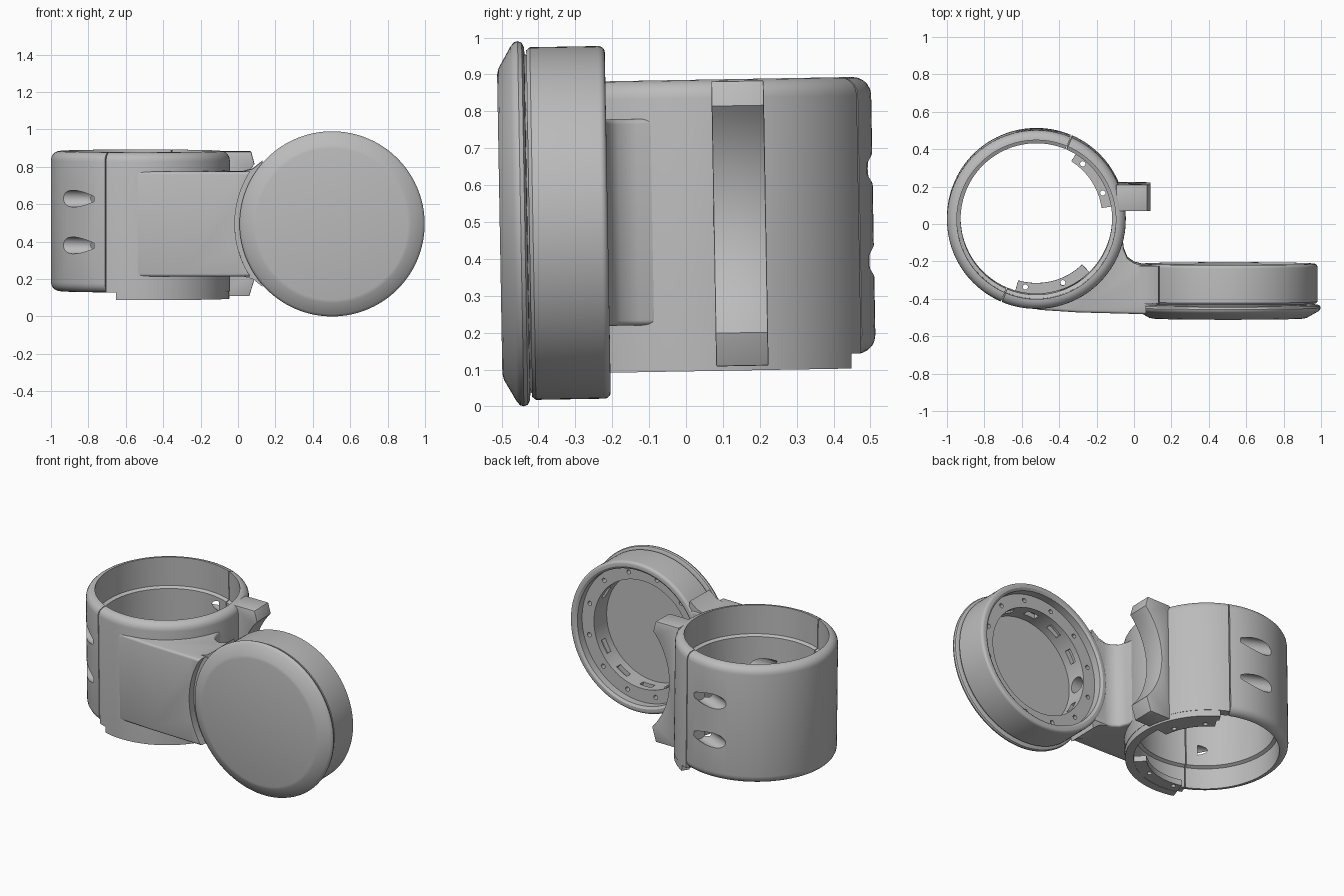
import bpy, bmesh, math
from mathutils import Matrix, Vector

default = bpy.data.objects.get("Cube")
if default:
    bpy.data.objects.remove(default, do_unlink=True)

grey = bpy.data.materials.new("mid_grey")
grey.use_nodes = True
GREY = (0.5, 0.5, 0.5, 1)
grey.diffuse_color = GREY
grey.node_tree.nodes["Principled BSDF"].inputs["Base Color"].default_value = GREY

RING = (-0.522, 0.03)      # x, y of the vertical bore axis
DISC = (0.503, 0.503)      # x, z of the round housing axis
SPLIT = 67                 # direction of the clamp split, degrees
parts = []


def new_object(name, bm, keep=True):
    bmesh.ops.recalc_face_normals(bm, faces=bm.faces)
    mesh = bpy.data.meshes.new(name)
    bm.to_mesh(mesh)
    bm.free()
    obj = bpy.data.objects.new(name, mesh)
    bpy.context.collection.objects.link(obj)
    mesh.materials.append(grey)
    if keep:
        parts.append(obj)
    return obj


def lathe(name, profile, axis="Z", a0=0, a1=360, keep=True):
    """Turn a closed (radius, height) outline about the ring or disc axis."""
    bm = bmesh.new()
    full = a1 - a0 == 360
    steps = max(4, int((a1 - a0) / 3))
    rows = []
    for i in range(steps if full else steps + 1):
        a = math.radians(a0 + (a1 - a0) * i / steps)
        row = []
        for r, h in profile:
            c, s = r * math.cos(a), r * math.sin(a)
            co = (RING[0] + c, RING[1] + s, h) if axis == "Z" else (DISC[0] + c, h, DISC[1] + s)
            row.append(bm.verts.new(co))
        rows.append(row)
    n = len(profile)
    for i in range(steps):
        p, q = rows[i], rows[(i + 1) % len(rows)]
        for j in range(n):
            k = (j + 1) % n
            if profile[j][0] or profile[k][0]:
                bm.faces.new((p[j], p[k], q[k], q[j]))
    if not full:
        bm.faces.new(rows[0])
        bm.faces.new(rows[-1])
    bmesh.ops.remove_doubles(bm, verts=bm.verts, dist=1e-5)
    return new_object(name, bm, keep)


def prism(name, outline, lo, hi, axis="Z"):
    """Extrude an outline along z, or an x-z outline along y."""
    bm = bmesh.new()
    place = (lambda u, v, h: (u, v, h)) if axis == "Z" else (lambda u, v, h: (u, h, v))
    face = bm.faces.new([bm.verts.new(place(u, v, lo)) for u, v in outline])
    out = bmesh.ops.extrude_face_region(bm, geom=[face])
    moved = [g for g in out["geom"] if isinstance(g, bmesh.types.BMVert)]
    bmesh.ops.translate(bm, verts=moved, vec=place(0, 0, hi - lo))
    return new_object(name, bm)


def rods(*specs):
    """Cutter made of cylinders given as start, end, radius, sides."""
    bm = bmesh.new()
    for p0, p1, r, sides in specs:
        p0, p1 = Vector(p0), Vector(p1)
        turn = (p1 - p0).to_track_quat("Z", "Y").to_matrix().to_4x4()
        bmesh.ops.create_cone(bm, cap_ends=True, segments=sides, radius1=r, radius2=r,
                              depth=(p1 - p0).length,
                              matrix=Matrix.Translation((p0 + p1) / 2) @ turn)
    return new_object("cutter", bm, keep=False)


def apply(obj, mod):
    bpy.context.view_layer.objects.active = obj
    bpy.ops.object.modifier_apply(modifier=mod.name)


def cut(obj, cutter, discard=True):
    mod = obj.modifiers.new("cut", "BOOLEAN")
    mod.operation, mod.solver, mod.object = "DIFFERENCE", "EXACT", cutter
    apply(obj, mod)
    if discard:
        bpy.data.objects.remove(cutter, do_unlink=True)


def bevel(obj, width, segments=3):
    mod = obj.modifiers.new("bevel", "BEVEL")
    mod.width, mod.segments = width, segments
    mod.limit_method, mod.angle_limit = "ANGLE", math.radians(60)
    apply(obj, mod)


def polar(r, deg, z):
    a = math.radians(deg)
    return Vector((RING[0] + r * math.cos(a), RING[1] + r * math.sin(a), z))


def corner(r, h, size, start):
    """Quarter-round outline points about centre (r, h)."""
    return [(r + size * math.cos(math.radians(start + t)),
             h + size * math.sin(math.radians(start + t))) for t in range(0, 91, 18)]


# Two halves of the clamping ring, with a stepped bore
bore = [(0.425, 0.885), (0.425, 0.70), (0.405, 0.69), (0.405, 0.28), (0.425, 0.27)]
top = corner(0.428, 0.835, 0.05, 0)
ring_main = lathe("ring_main_half", top + bore + [(0.425, 0.135), (0.478, 0.135)],
                  a0=SPLIT - 179.6, a1=SPLIT - 0.4)
ring_clamp = lathe("ring_clamp_half", corner(0.428, 0.185, 0.05, -90) + top + bore
                   + [(0.425, 0.135)], a0=SPLIT + 0.4, a1=SPLIT + 179.6)

# Countersunk screw recesses beside the split
outward = Vector((math.cos(math.radians(SPLIT + 90)), math.sin(math.radians(SPLIT + 90)), 0))
specs = []
for side in (-0.43, 0.43):
    for z in (0.385, 0.635):
        p = polar(side, SPLIT, z)
        specs.append((p + outward * 0.07, p + outward * 0.5, 0.045, 32))
cut(ring_clamp, rods(*specs))

# Lower skirt and the inward screw tabs
lathe("ring_skirt", [(0.476, 0.095), (0.476, 0.15), (0.426, 0.15), (0.426, 0.095)],
      a0=-106, a1=60)
for name, a0, a1, holes in (("rear_screw_tab", 8, 58, (20, 49)),
                            ("front_screw_tab", -106, -46, (-99, -68))):
    tab = lathe(name, [(0.352, 0.097), (0.44, 0.097), (0.44, 0.135), (0.352, 0.135)],
                a0=a0, a1=a1)
    cut(tab, rods(*[(polar(0.378, a, 0.05), polar(0.378, a, 0.2), 0.014, 20) for a in holes]))

# Arm joining the ring to the round housing
arm = prism("arm", [(-0.62, -0.43), (-0.5, -0.455), (-0.3, -0.468), (0, -0.476), (0.14, -0.478),
                    (0.14, -0.215), (0.04, -0.215), (0, -0.205), (-0.035, -0.18),
                    (-0.055, -0.13), (-0.065, -0.05), (-0.2, -0.1), (-0.3, -0.2)], 0.222, 0.782)
bevel(arm, 0.014)
gussets = []
for name, s in (("upper_gusset", 1), ("lower_gusset", -1)):
    pts = [(-0.03, 0.265), (0.03, 0.281), (0.08, 0.295), (0.13, 0.335), (0.15, 0.22)]
    gussets.append(prism(name, [(x, 0.502 + s * z) for x, z in pts], -0.42, -0.22, "Y"))

# Round housing, open at the back with a stepped recess
body = lathe("housing_body", [(0, -0.425), (0.47, -0.425), (0.478, -0.415)]
             + corner(0.46, -0.23, 0.018, 0)
             + [(0.445, -0.212), (0.43, -0.222), (0.43, -0.27), (0.345, -0.27),
                (0.345, -0.4), (0, -0.4)], "Y")
specs = []
for i in range(12):
    a = math.radians(30 * i + 15)
    x, z = DISC[0] + 0.39 * math.cos(a), DISC[1] + 0.39 * math.sin(a)
    specs.append(((x, -0.31, z), (x, -0.2, z), 0.014, 20))
cut(body, rods(*specs))
for i in range(1, 12):
    if i != 6:
        slot = [(0.33, -0.35), (0.375, -0.35), (0.375, -0.31), (0.33, -0.31)]
        cut(body, lathe("slot", slot, "Y", 30 * i - 7, 30 * i + 7, keep=False))

# Front lid with a sloped rim
lathe("housing_lid", [(0, -0.505), (0.405, -0.505), (0.422, -0.501), (0.482, -0.467),
                      (0.492, -0.458), (0.495, -0.448), (0.491, -0.437), (0.478, -0.431),
                      (0.46, -0.43), (0.455, -0.42), (0, -0.42)], "Y")

# Clear the bore, housing and lid out of the arm
centre = (RING[0], RING[1])
cut(arm, rods((centre + (0,), centre + (1,), 0.44, 120)))
for piece in [arm] + gussets:
    cut(piece, rods(((DISC[0], -0.6, DISC[1]), (DISC[0], 0, DISC[1]), 0.462, 120)))
cut(arm, rods(((DISC[0], -0.6, DISC[1]), (DISC[0], -0.428, DISC[1]), 0.52, 120)))

# Cable passage from the bore to the housing
tunnel = rods(((-0.4, -0.33, 0.5), (0.2, -0.33, 0.5), 0.05, 32))
for piece in (ring_main, arm, body):
    cut(piece, tunnel, discard=False)
bpy.data.objects.remove(tunnel, do_unlink=True)

# Saddle lug with a concave face
arc = []
for i in range(21):
    a = math.radians(42 - 84 * i / 20)
    arc.append((0.43 - 0.46 * math.cos(a), 0.505 + 0.46 * math.sin(a)))
lug = prism("saddle_lug", [(-0.095, 0.88), (0.07, 0.88)] + arc
            + [(0.06, 0.107), (-0.095, 0.107)], 0.075, 0.217, "Y")
bevel(lug, 0.004, 2)

# Slight lean of the whole assembly, then shading
pivot = Matrix.Translation((0, 0, 0.5))
lean = pivot @ Matrix.Rotation(math.radians(1), 4, "X") @ pivot.inverted()
bpy.ops.object.select_all(action="DESELECT")
for obj in parts:
    obj.data.transform(lean)
    obj.select_set(True)
bpy.context.view_layer.objects.active = parts[0]
bpy.ops.object.shade_smooth_by_angle(angle=math.radians(32))
